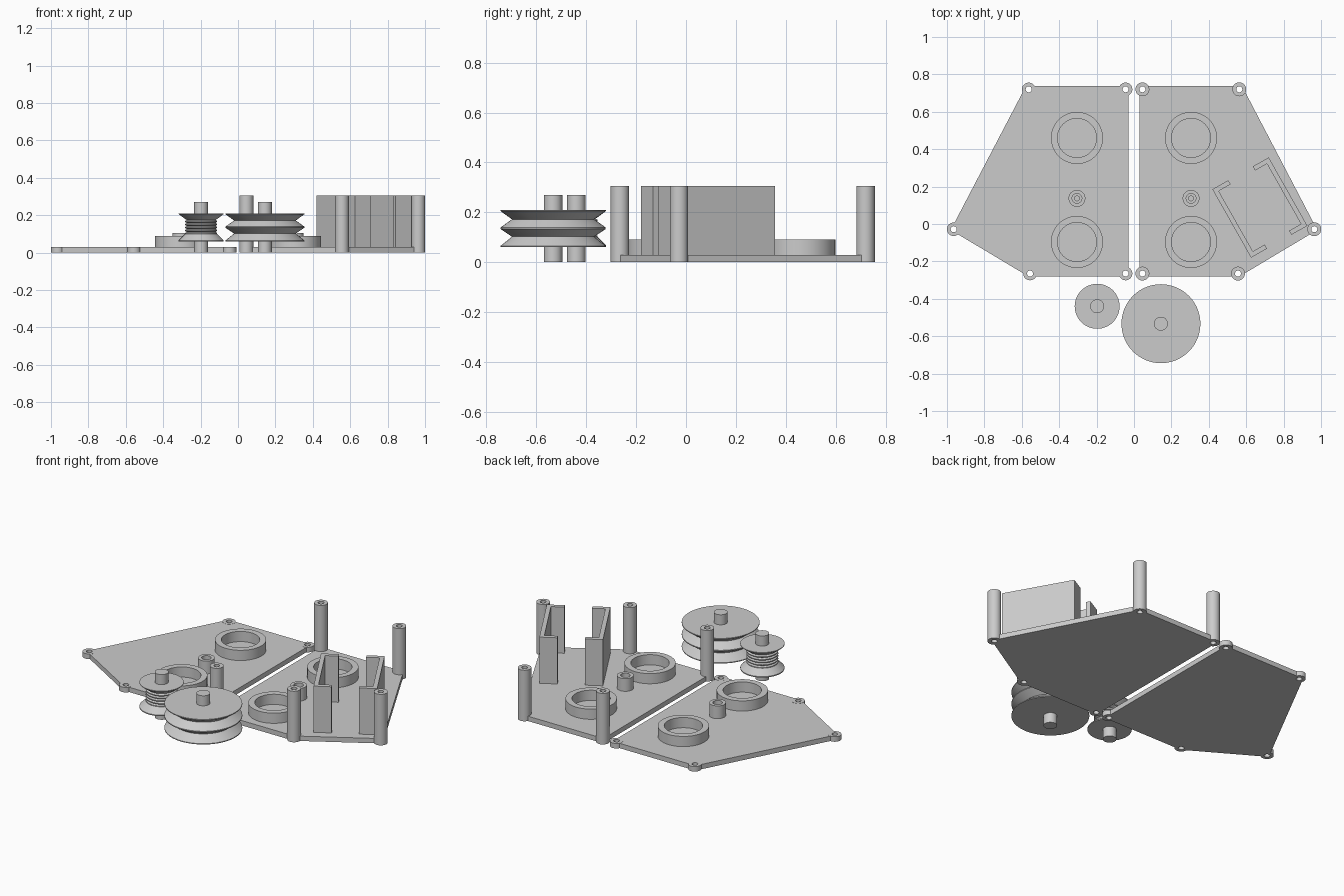
import bpy, bmesh
from math import cos, sin, pi, radians
from mathutils import Matrix

cube = bpy.data.objects.get("Cube")
if cube:
    bpy.data.objects.remove(cube)

grey = bpy.data.materials.new("plain grey")
grey.use_nodes = True
grey.diffuse_color = (0.6, 0.6, 0.6, 1)
grey.node_tree.nodes["Principled BSDF"].inputs["Base Color"].default_value = (0.6, 0.6, 0.6, 1)

PLATE = 0.029    # plate thickness
TALL = 0.305     # height of posts and brackets


def finish(bm, name):
    bmesh.ops.remove_doubles(bm, verts=bm.verts, dist=1e-5)
    bmesh.ops.recalc_face_normals(bm, faces=bm.faces)
    mesh = bpy.data.meshes.new(name)
    bm.to_mesh(mesh)
    bm.free()
    mesh.materials.append(grey)
    ob = bpy.data.objects.new(name, mesh)
    bpy.context.collection.objects.link(ob)
    return ob


def smooth(ob):
    bpy.ops.object.select_all(action='DESELECT')
    ob.select_set(True)
    bpy.context.view_layer.objects.active = ob
    bpy.ops.object.shade_smooth_by_angle(angle=radians(25))


def lathe(name, profile, centres, steps=48):
    """Revolve a closed (radius, z) profile about each centre."""
    bm = bmesh.new()
    for cx, cy in centres:
        rings = []
        for i in range(steps):
            a = 2 * pi * i / steps
            rings.append([bm.verts.new((cx + r * cos(a), cy + r * sin(a), z)) for r, z in profile])
        n = len(profile)
        for i in range(steps):
            a, b = rings[i], rings[(i + 1) % steps]
            for j in range(n):
                k = (j + 1) % n
                if profile[j][0] + profile[k][0] > 0:
                    bm.faces.new((a[j], b[j], b[k], a[k]))
    bmesh.ops.dissolve_degenerate(bm, edges=bm.edges, dist=1e-6)
    ob = finish(bm, name)
    smooth(ob)
    return ob


def tube(name, centres, outer, inner, z0, z1):
    return lathe(name, [(inner, z0), (outer, z0), (outer, z1), (inner, z1)], centres)


def prism(name, outline, z0, z1, matrix=Matrix()):
    bm = bmesh.new()
    face = bm.faces.new([bm.verts.new((x, y, z0)) for x, y in outline])
    out = bmesh.ops.extrude_face_region(bm, geom=[face])
    top = [v for v in out["geom"] if isinstance(v, bmesh.types.BMVert)]
    bmesh.ops.translate(bm, verts=top, vec=(0, 0, z1 - z0))
    bm.transform(matrix)
    return finish(bm, name)


def drill(ob, centres, radius):
    """Cut through holes and discard the cutter."""
    cutter = lathe("hole_cutter", [(0, -0.1), (radius, -0.1), (radius, 0.2), (0, 0.2)], centres, 32)
    cutter.hide_render = True
    mod = ob.modifiers.new("holes", 'BOOLEAN')
    mod.operation = 'DIFFERENCE'
    mod.solver = 'EXACT'
    mod.object = cutter
    bpy.context.view_layer.objects.active = ob
    bpy.ops.object.modifier_apply(modifier=mod.name)
    bpy.data.objects.remove(cutter)


# Two mirrored base plates with corner bosses, bearing rings and pivots
outline = [(0.03, 0.737), (0.578, 0.737), (0.98, -0.032), (0.565, -0.28), (0.03, -0.28)]
corners = [(0.045, 0.72), (0.563, 0.72), (0.964, -0.028), (0.556, -0.265), (0.045, -0.265)]
for side, s in (("left", 1), ("right", -1)):
    holes = [(s * x, y) for x, y in corners]
    plate = prism(side + "_plate", [(s * x, y) for x, y in outline], 0, PLATE)
    drill(plate, holes, 0.022)
    if s > 0:
        tube("corner_posts", holes, 0.037, 0.016, 0, TALL)
    else:
        tube("corner_bosses", holes, 0.036, 0.016, 0, 0.03)
    x = s * 0.305
    tube(side + "_bearing_rings", [(x, 0.46), (x, -0.096)], 0.139, 0.104, 0.02, 0.09)
    lathe(side + "_pivot_boss",
          [(0, 0.02), (0.045, 0.02), (0.045, 0.105), (0.026, 0.105),
           (0.026, 0.07), (0.013, 0.07), (0.013, 0.03), (0, 0.03)], [(x, 0.137)])

# Pair of facing channel brackets on the left plate
L, U, F, T = 0.21, 0.173, 0.075, 0.025
channel = [(-U, -L), (-F, -L), (-F, T - L), (T - U, T - L),
           (T - U, L - T), (-F, L - T), (-F, L), (-U, L)]
place = Matrix.Translation((0.673, 0.088, 0))
for name, turn in (("inner_bracket", 29.5), ("outer_bracket", 209.5)):
    prism(name, channel, 0.02, TALL, place @ Matrix.Rotation(radians(turn), 4, 'Z'))


def pulley(name, centre, rim):
    shaft = 0.037
    profile = [(0, 0), (shaft, 0), (shaft, 0.06)] + rim + [(shaft, 0.21), (shaft, 0.27), (0, 0.27)]
    lathe(name, profile, [centre], 64)


# Large pulley with two V grooves
R, G = 0.211, 0.165
pulley("large_pulley", (0.144, -0.533),
       [(R, 0.06), (R, 0.065), (G, 0.102), (R, 0.133), (R, 0.139), (G, 0.172), (R, 0.205), (R, 0.21)])

# Small pulley with a ribbed drum between flared flanges
ribs = []
for i in range(5):
    z = 0.1 + i * 0.016
    ribs += [(0.086, z), (0.086, z + 0.005), (0.077, z + 0.0105)]
pulley("small_pulley", (-0.197, -0.44),
       [(0.12, 0.06), (0.12, 0.066)] + ribs + [(0.086, 0.18), (0.12, 0.206), (0.12, 0.21)])
